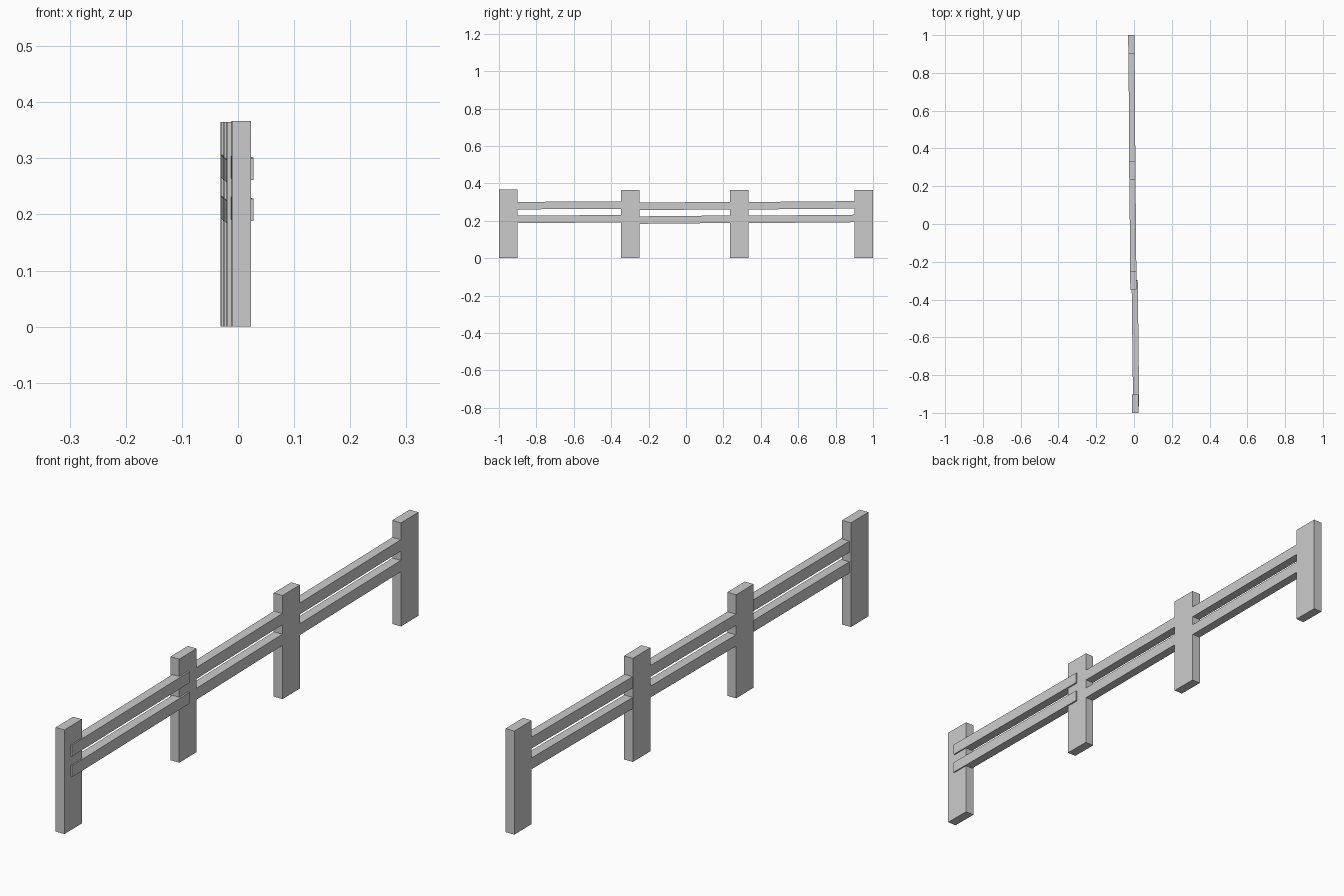
import bpy, math
from mathutils import Vector

if "Cube" in bpy.data.objects:
    bpy.data.objects.remove(bpy.data.objects["Cube"])


def box(name, size, loc, rot):
    bpy.ops.mesh.primitive_cube_add(size=1, location=loc, rotation=rot)
    ob = bpy.context.object
    ob.name = name
    ob.scale = size
    bpy.ops.object.transform_apply(location=False, rotation=True, scale=True)
    return ob


def rail(name, a, b, thick, height):
    """Straight board running from point a to point b (end centres)."""
    a, b = Vector(a), Vector(b)
    d = b - a
    pitch = math.atan2(d.z, d.y)
    yaw = -math.atan2(d.x, d.y)
    return box(name, (thick, d.length, height), (a + b) / 2, (pitch, 0, yaw))


# Upright posts: centre x, y start, y end, top height
posts = [(0.006, -1.0, -0.902, 0.367), (-0.003, -0.348, -0.25, 0.365),
         (-0.0085, 0.235, 0.333, 0.365), (-0.0135, 0.902, 1.0, 0.365)]
yaw = math.radians(0.5)
for i, (x, y0, y1, top) in enumerate(posts):
    box(f"post_{i + 1}", (0.034, y1 - y0, top), (x, (y0 + y1) / 2, top / 2), (0, 0, yaw))

# Rail pairs; the first section is lapped onto the posts' right faces
spans = [((0.0115, -0.965, 0.281), (0.0035, -0.298, 0.284)),
         ((-0.0035, -0.29, 0.2765), (-0.0085, 0.28, 0.282)),
         ((-0.0088, 0.29, 0.280), (-0.0132, 0.95, 0.286))]
for i, (a, b) in enumerate(spans):
    for level, drop in (("upper", 0), ("lower", 0.073)):
        off = Vector((0, 0, -drop))
        rail(f"{level}_rail_{i + 1}", Vector(a) + off, Vector(b) + off, 0.0325, 0.04)
